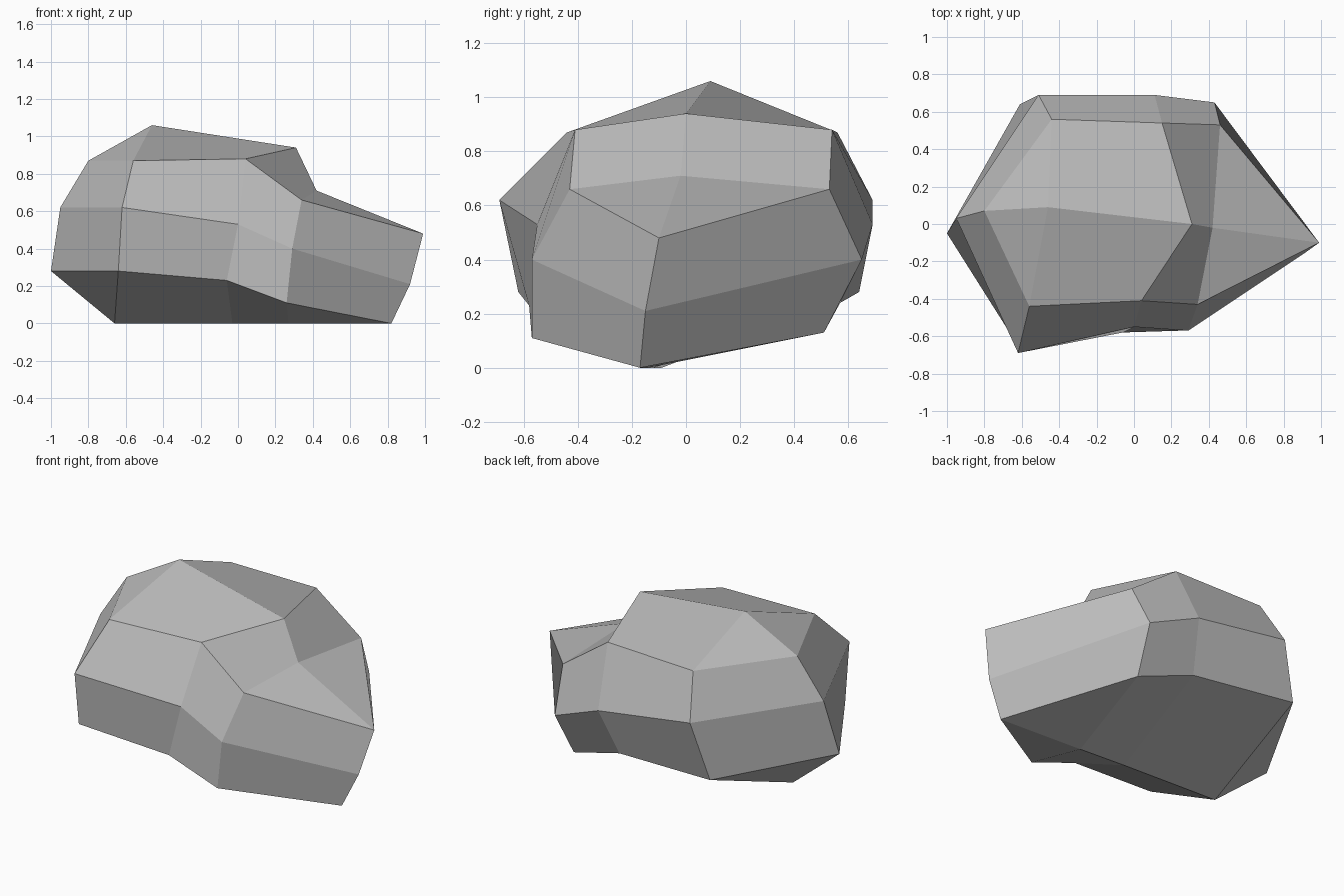
import bpy
import bmesh

# Remove the default cube only
default_cube = bpy.data.objects.get("Cube")
if default_cube:
    bpy.data.objects.remove(default_cube, do_unlink=True)


def make_material(name, colour):
    material = bpy.data.materials.new(name)
    material.use_nodes = True
    material.diffuse_color = colour
    material.node_tree.nodes["Principled BSDF"].inputs["Base Color"].default_value = colour
    return material


# Outline loops of the boulder, counter-clockwise from its pointed left end
upper_loop = [(.99, -.1, .48), (.46, .53, .66), (.15, .54, .88), (-.44, .56, .87),
              (-.8, .07, .87), (-.56, -.44, .87), (.04, -.41, .88), (.34, -.43, .66)]
middle_loop = [(.92, -.15, .21), (.43, .65, .4), (.11, .69, .53), (-.51, .69, .62),
               (-.95, .03, .62), (-.62, -.69, .62), (0, -.55, .53), (.29, -.57, .4)]
lower_loop = [(.82, -.17, 0), (.4, .51, .13), (.05, .57, .24), (-.61, .64, .28),
              (-1, -.05, .28), (-.64, -.62, .28), (-.06, -.58, .23), (.26, -.57, .11)]

# Ridge lines that close the top and the underside
top_ridge = [(.42, -.02, .71), (.31, 0, .94), (-.46, .09, 1.06)]
base_ridge = [(.27, -.14, 0), (-.03, -.12, 0), (-.66, -.09, 0)]


def add_band(bm, first, second):
    """Join two closed loops with a ring of quads."""
    count = len(first)
    for i in range(count):
        j = (i + 1) % count
        bm.faces.new((first[i], first[j], second[j], second[i]))


def add_cap(bm, loop, ridge):
    """Close a loop over a ridge, with creased triangles at both ends."""
    left_end, back_a, back_b, back_c, right_end, front_c, front_b, front_a = loop
    for back, front in ((back_a, front_a),):
        bm.faces.new((ridge[0], left_end, back))
        bm.faces.new((ridge[0], front, left_end))
    for back, front in ((back_c, front_c),):
        bm.faces.new((ridge[-1], back, right_end))
        bm.faces.new((ridge[-1], right_end, front))
    for side in ((back_a, back_b, back_c), (front_a, front_b, front_c)):
        for i in range(len(ridge) - 1):
            bm.faces.new((ridge[i], side[i], side[i + 1], ridge[i + 1]))


# Boulder body
bm = bmesh.new()
upper, middle, lower, top, base = (
    [bm.verts.new(point) for point in points]
    for points in (upper_loop, middle_loop, lower_loop, top_ridge, base_ridge))
add_band(bm, upper, middle)
add_band(bm, middle, lower)
add_cap(bm, upper, top)
add_cap(bm, lower, base)
bmesh.ops.recalc_face_normals(bm, faces=bm.faces[:])

mesh = bpy.data.meshes.new("boulder")
bm.to_mesh(mesh)
bm.free()
mesh.materials.append(make_material("stone grey", (.5, .5, .5, 1)))
boulder = bpy.data.objects.new("boulder", mesh)
bpy.context.collection.objects.link(boulder)
